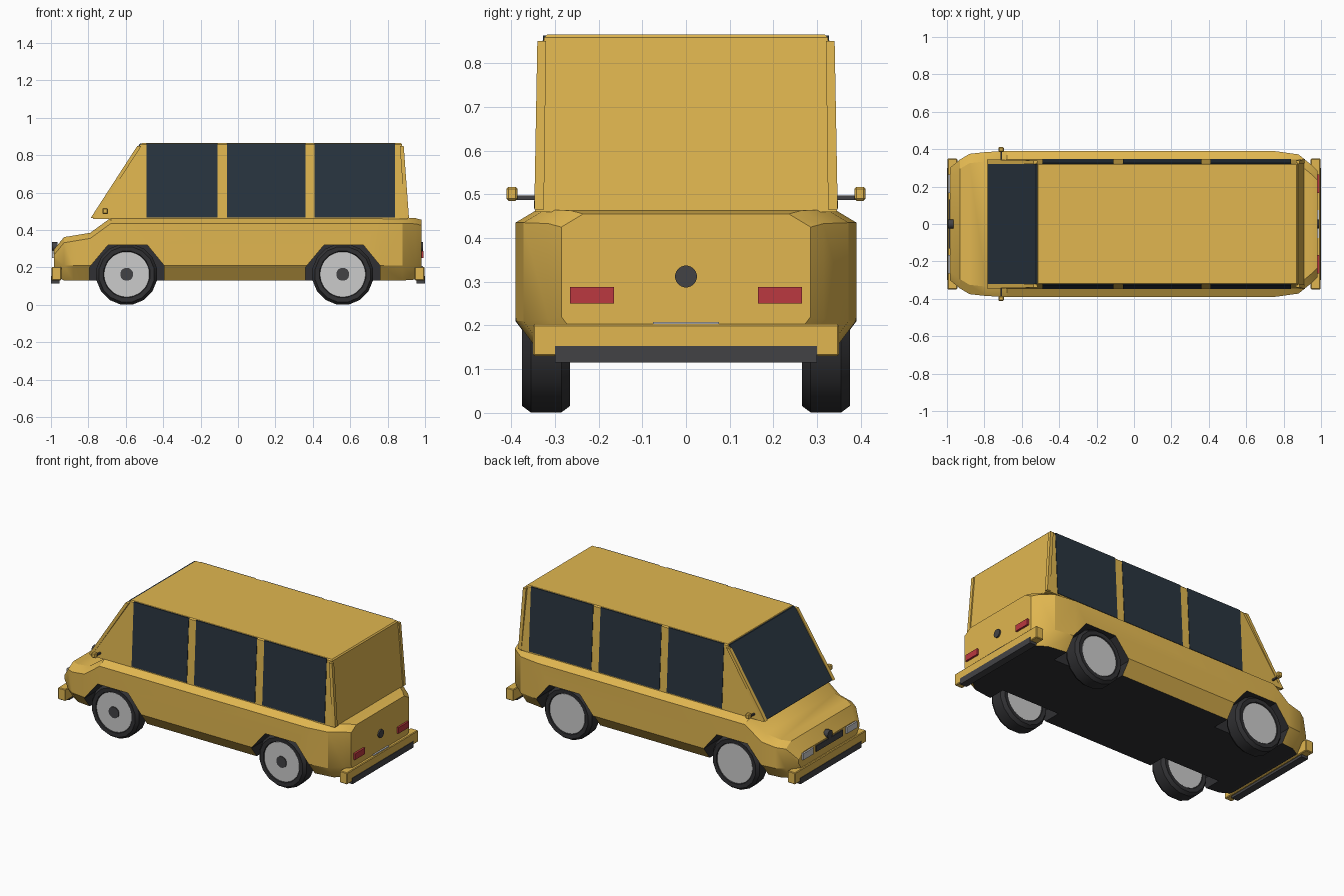
import bpy, bmesh, math

if "Cube" in bpy.data.objects:
    bpy.data.objects.remove(bpy.data.objects["Cube"])


def material(name, rgb):
    m = bpy.data.materials.new(name)
    m.diffuse_color = (*rgb, 1)
    m.use_nodes = True
    m.node_tree.nodes["Principled BSDF"].inputs["Base Color"].default_value = m.diffuse_color
    return m


PAINT = material("paint", (0.75, 0.47, 0.08))
GLASS = material("glass", (0.022, 0.035, 0.05))
RUBBER = material("rubber", (0.03, 0.03, 0.033))
TRIM = material("trim", (0.055, 0.055, 0.06))
METAL = material("metal", (0.62, 0.62, 0.64))
RED = material("tail_red", (0.5, 0.04, 0.05))


def loft(name, rings, mat, smooth=30):
    """Skin a list of equal-length closed rings and cap both ends."""
    bm = bmesh.new()
    vs = [[bm.verts.new(p) for p in r] for r in rings]
    n = len(vs[0])
    for a, b in zip(vs, vs[1:]):
        for i in range(n):
            j = (i + 1) % n
            bm.faces.new((a[i], a[j], b[j], b[i]))
    bm.faces.new(vs[0])
    bm.faces.new(vs[-1])
    bmesh.ops.recalc_face_normals(bm, faces=bm.faces)
    me = bpy.data.meshes.new(name)
    bm.to_mesh(me)
    bm.free()
    me.materials.append(mat)
    ob = bpy.data.objects.new(name, me)
    bpy.context.collection.objects.link(ob)
    if smooth:
        smooth_by_angle(ob, smooth)
    return ob


def select(ob):
    bpy.ops.object.select_all(action='DESELECT')
    ob.select_set(True)
    bpy.context.view_layer.objects.active = ob


def smooth_by_angle(ob, deg):
    select(ob)
    bpy.ops.object.shade_smooth_by_angle(angle=math.radians(deg))


def rect(x0, x1, y0, y1, z):
    return [(x0, y0, z), (x1, y0, z), (x1, y1, z), (x0, y1, z)]


def box(name, x, y, z, mat, bevel=0):
    ob = loft(name, [rect(*x, *y, z[0]), rect(*x, *y, z[1])], mat, 0)
    if bevel:
        ob.modifiers.new("bevel", 'BEVEL').width = bevel
    return ob


def circle(r, n, fn):
    return [fn(r * math.cos(2 * math.pi * (i + .5) / n),
               r * math.sin(2 * math.pi * (i + .5) / n)) for i in range(n)]


def turned(name, profile, x, y, z, n, mat):
    """Solid turned about the y axis from (radius, offset) pairs."""
    return loft(name, [circle(r, n, lambda a, b: (x + a, y + o, z + b))
                       for r, o in profile], mat)


# Lower body: sections along the length (x, half width, top, bottom)
stations = [(-.985, .30, .295, .16), (-.93, .345, .362, .13), (-.88, .375, .37, .13),
            (-.79, .385, .385, .13), (-.68, .39, .465, .13), (.75, .39, .465, .13),
            (.88, .372, .465, .13), (.95, .315, .463, .135), (.98, .285, .455, .14)]
rings = []
for x, w, t, b in stations:
    half = [(w - .06, b), (w, b + .08), (w, t - .03), (w - .05, t)]
    rings.append([(x, y, z) for y, z in half] + [(x, -y, z) for y, z in reversed(half)])
body = loft("lower_body", rings, PAINT, 0)
body.data.materials.append(RUBBER)
for p in body.data.polygons:
    if p.normal.z < -.85:
        p.material_index = 1

# Wheel arches cut into the body, lined in dark
FRONT, REAR = -.595, .56
for cx in (FRONT, REAR):
    for s in (-1, 1):
        arch = [(-.2, .05), (-.2, .2), (-.1, .32), (.11, .32), (.2, .21), (.2, .05)]
        cut = loft("arch_cutter", [[(cx + a, s * y, z) for a, z in arch] for y in (.22, .5)], RUBBER, 0)
        cut.hide_render = True
        mod = body.modifiers.new("arch", 'BOOLEAN')
        mod.object, mod.operation, mod.solver = cut, 'DIFFERENCE', 'EXACT'
        mod.material_mode = 'TRANSFER'
        select(body)
        bpy.ops.object.modifier_apply(modifier=mod.name)
        bpy.data.objects.remove(cut)
smooth_by_angle(body, 30)

# Cabin
loft("cabin", [rect(-.775, .908, -.345, .345, .46),
               rect(-.52, .877, -.325, .325, .858),
               rect(-.512, .87, -.318, .318, .865)], PAINT, 20)

# Windscreen
loft("windscreen", [rect(-.783, -.76, -.325, .325, .468),
                    rect(-.524, -.5, -.32, .32, .862)], GLASS, 0)

for s in (-1, 1):
    # Side windows
    for a, b in ((-.49, -.11), (-.06, .36), (.41, .84)):
        loft("side_window", [rect(a, b, s * .33, s * .348, .468),
                             rect(a, b, s * .31, s * .327, .863)], GLASS, 0)
    # Corner strips at the windscreen and tail
    loft("front_pillar_strip", [rect(-.787, -.765, s * .322, s * .345, .465),
                                rect(-.538, -.516, s * .32, s * .34, .85)], PAINT, 0)
    loft("rear_pillar_strip", [rect(.893, .914, s * .325, s * .347, .465),
                               rect(.865, .886, s * .32, s * .34, .85)], PAINT, 0)
    # Mirrors
    box("mirror_arm", (-.715, -.705), (s * .33, s * .39), (.487, .497), TRIM)
    box("mirror_head", (-.725, -.695), (s * .385, s * .411), (.485, .517), PAINT, .005)
    # Lights
    box("headlight", (-.995, -.96), (s * .165, s * .265), (.25, .29), METAL)
    box("tail_light", (.97, .992), (s * .165, s * .265), (.25, .288), RED)

# Grille and round badges
box("grille", (-.992, -.96), (-.13, .13), (.25, .287), TRIM)
for x0, x1, z in ((-.994, -.965, .31), (.97, .989, .312)):
    loft("round_badge", [circle(.025, 20, lambda a, b: (x, a, z + b)) for x in (x0, x1)], TRIM)

# Bumpers with dark rub strips, and the plate at the back
for s, tag in ((-1, "front"), (1, "rear")):
    box(tag + "_bumper", (s * .945, s * .997), (-.35, .35), (.13, .203), PAINT, .004)
    box(tag + "_bumper_strip", (s * .955, s * 1), (-.3, .3), (.115, .153), TRIM)
box("rear_plate", (.97, .99), (-.075, .075), (.198, .208), METAL)

# Wheels, all facing the same way
for cx in (FRONT, REAR):
    for y in (-.32, .32):
        turned("tyre", [(.122, -.045), (.126, -.053), (.15, -.055), (.165, -.035),
                        (.165, .035), (.15, .055), (.126, .053), (.122, .045)],
               cx, y, .163, 16, RUBBER)
        turned("rim", [(.121, -.049), (.121, .049)], cx, y, .163, 32, METAL)
        turned("hub", [(.035, -.054), (.035, -.04)], cx, y, .163, 16, TRIM)
